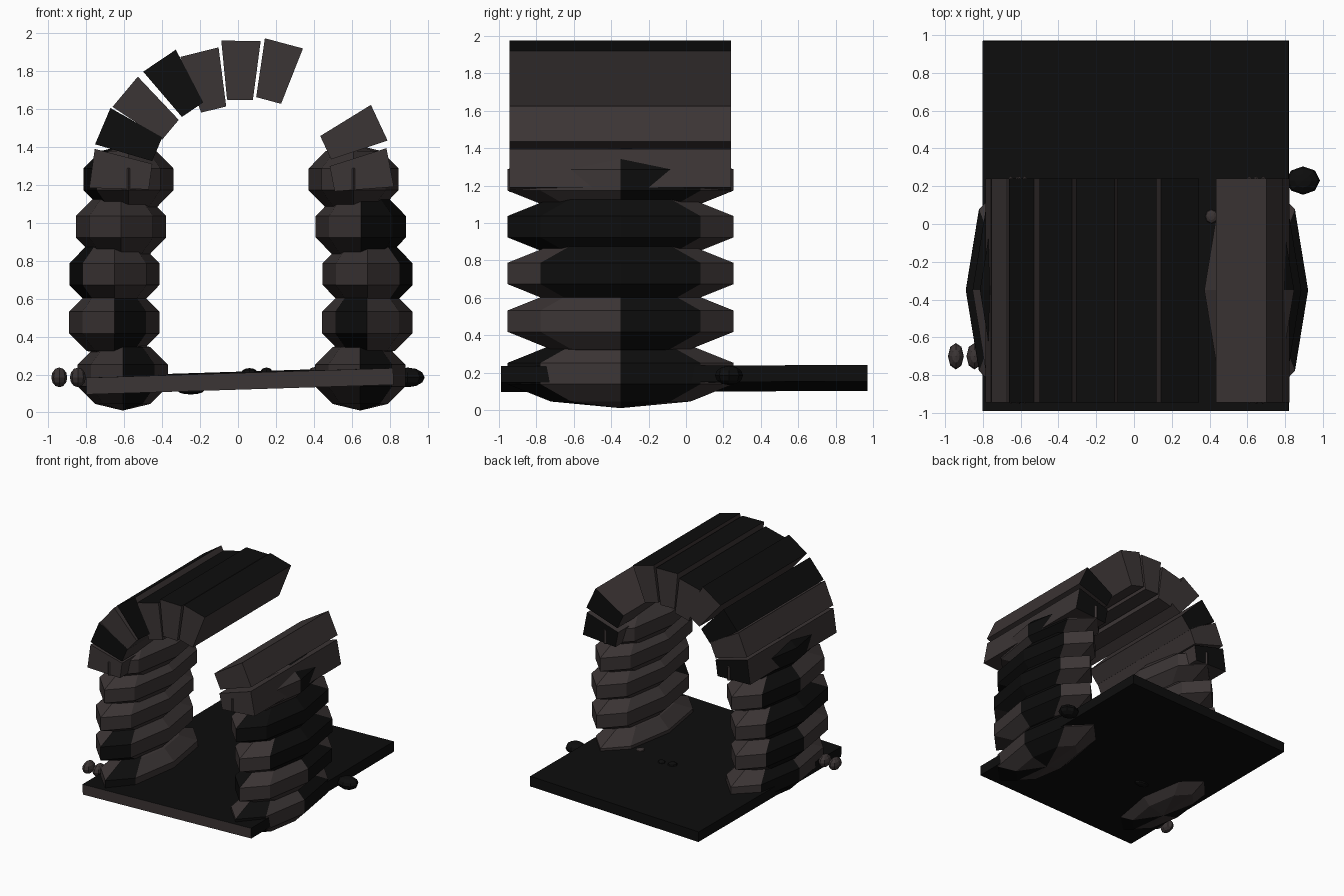
import bpy, bmesh
from math import atan2, cos, sin, pi, radians
from mathutils import Matrix, Vector

cube = bpy.data.objects.get("Cube")
if cube:
    bpy.data.objects.remove(cube, do_unlink=True)


def make_material(name, color):
    mat = bpy.data.materials.new(name)
    mat.use_nodes = True
    mat.diffuse_color = color
    mat.node_tree.nodes["Principled BSDF"].inputs["Base Color"].default_value = color
    return mat


brown = make_material("dark brown stone", (0.044, 0.035, 0.035, 1))
black = make_material("black stone", (0.004, 0.004, 0.004, 1))
BROWN, BLACK = range(2)


def finish(bm, name):
    """Turn a bmesh into a flat shaded object with both stone colours."""
    bmesh.ops.recalc_face_normals(bm, faces=bm.faces)
    mesh = bpy.data.meshes.new(name)
    bm.to_mesh(mesh)
    bm.free()
    for mat in (brown, black):
        mesh.materials.append(mat)
    obj = bpy.data.objects.new(name, mesh)
    bpy.context.collection.objects.link(obj)
    return obj


def ellipsoid(name, center, radii, rings, rule):
    """Faceted eight-sided stone; rule gives a colour for a face's sector."""
    bm = bmesh.new()
    bmesh.ops.create_uvsphere(bm, u_segments=8, v_segments=rings, radius=1)
    for face in bm.faces:
        mid = face.calc_center_median()
        sector = int((atan2(mid.y, mid.x) % (2 * pi)) / (pi / 4))
        face.material_index = rule(sector)
    bmesh.ops.transform(bm, matrix=Matrix.Translation(center) @ Matrix.Diagonal((*radii, 1)), verts=bm.verts)
    return finish(bm, name)


# Columns: five overlapping flattened stones each, leaning slightly
heights = (0.195, 0.475, 0.73, 0.98, 1.23)
columns = {
    "left_column": ((0.645, 0.682, 0.684, 0.648, 0.61),
                    ({0, 6}, {0, 5}, {0, 7}, {0, 6, 7}, {0})),
    "right_column": ((-0.608, -0.653, -0.652, -0.617, -0.578),
                     ({3, 6}, {3, 6}, {3, 4}, {3}, {3, 4})),
}
for column, (offsets, dark_sectors) in columns.items():
    for level, (x, z, dark) in enumerate(zip(offsets, heights, dark_sectors)):
        ellipsoid(f"{column}_stone_{level + 1}", (x, -0.35, z), (0.25, 0.635, 0.185), 5,
                  lambda sector: BLACK if sector in dark else BROWN)


def arch_block(name, x, z, angle, dark):
    """Wedge of the arch running front to back, wide end pointing outward."""
    out = Vector((cos(radians(angle)), 0, sin(radians(angle))))
    side = Vector((-out.z, 0, out.x))
    half_depth, outer, inner = 0.156, 0.104, 0.068
    outline = ((half_depth, -outer), (half_depth, outer), (-half_depth, inner), (-half_depth, -inner))
    bm = bmesh.new()
    ends = [[bm.verts.new(Vector((x, y, z)) + out * a + side * b) for a, b in outline]
            for y in (-0.945, 0.24)]
    parts = {"front": bm.faces.new(ends[0]), "back": bm.faces.new(ends[1][::-1])}
    for i, label in enumerate(("outer", "upper", "inner", "lower")):
        j = (i + 1) % 4
        parts[label] = bm.faces.new((ends[0][i], ends[1][i], ends[1][j], ends[0][j]))
    for label in dark:
        parts[label].material_index = BLACK
    finish(bm, name)


# Broken arch: seven wedges on one side, two on the other
wedges = (
    (-0.616, 1.266, 172, ("back",)),
    (-0.57, 1.45, 157, ("front",)),
    (-0.476, 1.592, 140, ("outer", "back")),
    (-0.327, 1.727, 124, ("front", "outer")),
    (-0.166, 1.75, 104, ("outer",)),
    (0.013, 1.805, 89, ("outer",)),
    (0.202, 1.797, 75, ("outer",)),
    (0.604, 1.463, 25, ("back",)),
    (0.65, 1.263, 11, ("back",)),
)
for number, wedge in enumerate(wedges, 1):
    arch_block(f"arch_block_{number}", *wedge)

# Floor slab, tilted sideways, with a lighter front edge
bm = bmesh.new()
bmesh.ops.create_cube(bm, size=1)
bm.normal_update()
for face in bm.faces:
    face.material_index = BROWN if face.normal.y < -0.5 else BLACK
placement = (Matrix.Translation((0.01, -0.01, 0.168)) @ Matrix.Rotation(radians(-1.8), 4, "Y")
             @ Matrix.Rotation(radians(0.2), 4, "X") @ Matrix.Diagonal((1.62, 1.96, 0.088, 1)))
bmesh.ops.transform(bm, matrix=placement, verts=bm.verts)
finish(bm, "floor_slab")

# Loose rocks beside the slab and pebbles lying on it
rocks = (
    ("outer_rock", (-0.943, -0.7, 0.185), (0.042, 0.07, 0.052), BROWN),
    ("inner_rock", (-0.845, -0.7, 0.185), (0.042, 0.07, 0.052), BROWN),
    ("back_rock", (0.895, 0.23, 0.185), (0.09, 0.075, 0.052), BLACK),
    ("floor_pebble", (0.41, 0.04, 0.22), (0.035, 0.04, 0.02), BROWN),
    ("dark_pebble", (0.06, 0.1, 0.214), (0.04, 0.04, 0.02), BLACK),
    ("small_pebble", (0.15, 0.12, 0.217), (0.03, 0.03, 0.02), BLACK),
    ("under_pebble", (-0.25, -0.2, 0.115), (0.07, 0.04, 0.02), BLACK),
)
for name, center, radii, color in rocks:
    ellipsoid(name, center, radii, 6, lambda sector: color)
